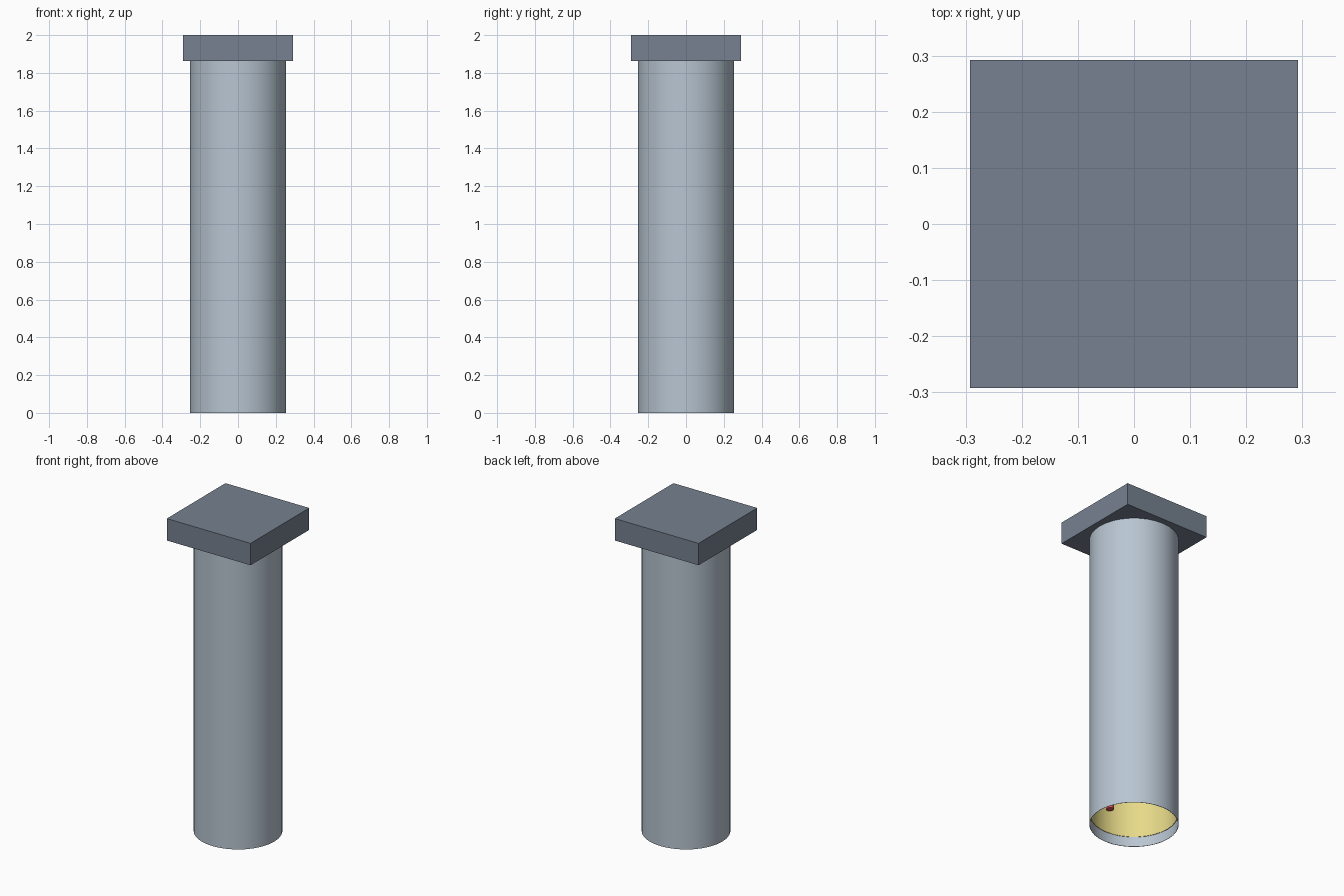
import bpy, bmesh, math

if "Cube" in bpy.data.objects:
    bpy.data.objects.remove(bpy.data.objects["Cube"])

SIDES = 32


def colour(name, rgb):
    m = bpy.data.materials.new(name)
    m.diffuse_color = (*rgb, 1)
    m.use_nodes = True
    m.node_tree.nodes["Principled BSDF"].inputs["Base Color"].default_value = m.diffuse_color
    return m


def finish(name, bm, mat=None, smooth=True):
    me = bpy.data.meshes.new(name)
    bm.to_mesh(me)
    bm.free()
    ob = bpy.data.objects.new(name, me)
    bpy.context.collection.objects.link(ob)
    if mat:
        me.materials.append(mat)
    if smooth:
        bpy.ops.object.select_all(action='DESELECT')
        ob.select_set(True)
        bpy.context.view_layer.objects.active = ob
        bpy.ops.object.shade_smooth_by_angle(angle=math.radians(40))
    return ob


def lathe(name, profile, mat=None, sides=SIDES, centre=(0, 0)):
    """Spin an (r, z) profile around a vertical axis."""
    bm = bmesh.new()
    verts = [bm.verts.new((centre[0] + r, centre[1], z)) for r, z in profile]
    edges = [bm.edges.new(p) for p in zip(verts, verts[1:])]
    bmesh.ops.spin(bm, geom=verts + edges, cent=(*centre, 0), axis=(0, 0, 1),
                   angle=2 * math.pi, steps=sides, use_duplicate=False)
    bmesh.ops.remove_doubles(bm, verts=bm.verts, dist=1e-5)
    bmesh.ops.recalc_face_normals(bm, faces=bm.faces)
    return finish(name, bm, mat)


# Hollow outer tube, open at the bottom, with a thin wall
lathe("outer_tube", [(0.254, 1.862), (0.254, 0), (0.252, 0), (0.252, 1.862), (0.254, 1.862)])

# Coloured lining, set slightly up inside the tube
lathe("inner_lining", [(0.25, 1.862), (0.25, 0.062), (0.247, 0.062), (0.247, 1.862), (0.25, 1.862)],
      colour("yellow", (0.8, 0.7, 0.25)))

# Thin rod hanging inside near the front wall
lathe("hanging_rod", [(0, 0.194), (0.022, 0.194), (0.022, 1.862), (0, 1.862)],
      colour("red", (0.8, 0.1, 0.1)), sides=16, centre=(0, -0.212))

# Square cap slab
bm = bmesh.new()
bmesh.ops.create_cube(bm, size=1)
bmesh.ops.scale(bm, vec=(0.584, 0.584, 0.138), verts=bm.verts)
bmesh.ops.translate(bm, vec=(0, 0, 1.931), verts=bm.verts)
finish("square_cap", bm, colour("slate", (0.18, 0.22, 0.28)), smooth=False)
bpy.data.objects["outer_tube"].data.materials.append(colour("pale_blue_grey", (0.48, 0.56, 0.64)))
